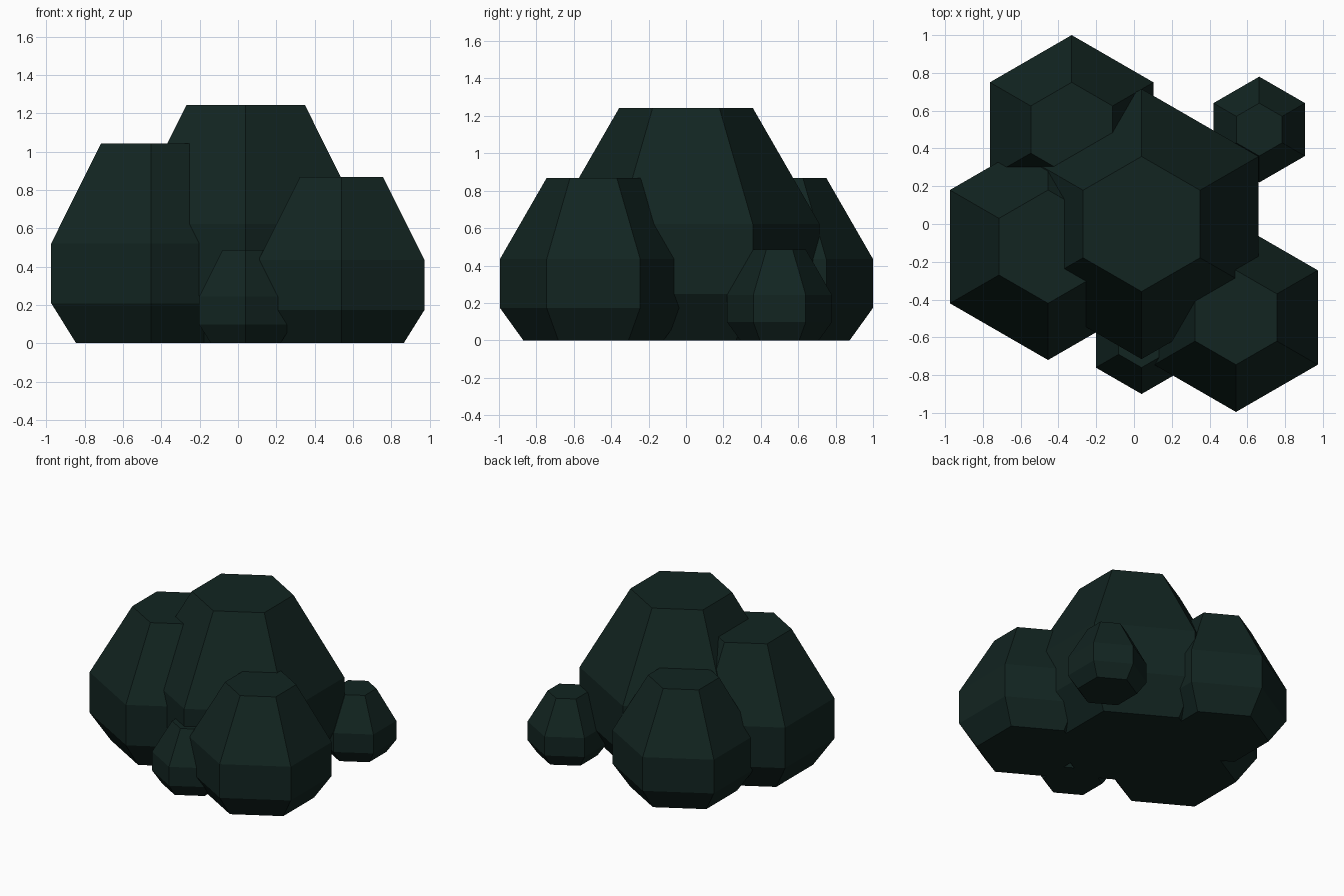
import bpy, bmesh, math

if "Cube" in bpy.data.objects:
    bpy.data.objects.remove(bpy.data.objects["Cube"])

# dark green foliage
leaf = bpy.data.materials.new("dark_leaf")
leaf.diffuse_color = (0.006, 0.018, 0.015, 1)
leaf.use_nodes = True
leaf.node_tree.nodes["Principled BSDF"].inputs["Base Color"].default_value = leaf.diffuse_color

SIDES = 6
HEIGHT_RATIO = 1.737
# (height fraction, radius fraction) from base to crown
PROFILE = [(0, 0.75), (0.2, 1), (0.5, 1), (1, 0.5)]


def lump(name, x, y, r):
    """Six-sided tapered bush lump with a corner facing front and back."""
    bm = bmesh.new()
    rings = []
    for hz, hr in PROFILE:
        ring = []
        for i in range(SIDES):
            a = math.pi / 2 + i * math.tau / SIDES
            ring.append(bm.verts.new((hr * r * math.cos(a), hr * r * math.sin(a),
                                      hz * r * HEIGHT_RATIO)))
        rings.append(ring)
    for lo, hi in zip(rings, rings[1:]):
        for i in range(SIDES):
            j = (i + 1) % SIDES
            bm.faces.new((lo[i], lo[j], hi[j], hi[i]))
    bm.faces.new(rings[0][::-1])
    bm.faces.new(rings[-1])
    mesh = bpy.data.meshes.new(name)
    bm.to_mesh(mesh)
    bm.free()
    mesh.materials.append(leaf)
    ob = bpy.data.objects.new(name, mesh)
    ob.location = (x, y, 0)
    bpy.context.collection.objects.link(ob)


# bush lumps: centre and widest radius
lump("main_lump", 0.04, 0.0, 0.715)
lump("left_lump", -0.455, -0.12, 0.6)
lump("back_left_lump", -0.33, 0.5, 0.5)
lump("front_right_lump", 0.54, -0.495, 0.5)
lump("small_front_lump", 0.04, -0.62, 0.28)
lump("small_back_right_lump", 0.663, 0.5, 0.28)
